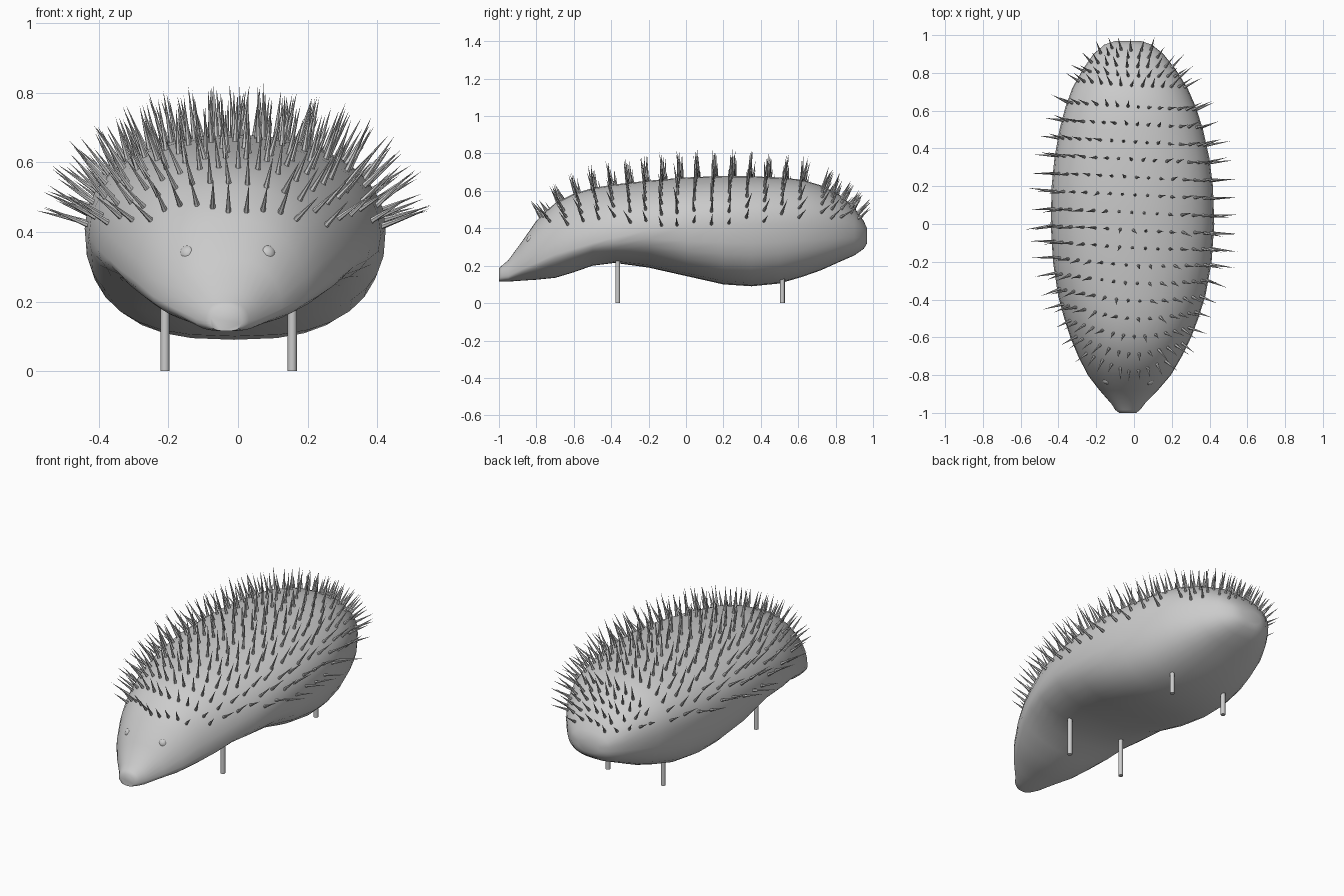
import bpy, bmesh, math, random
from mathutils import Vector
from mathutils.bvhtree import BVHTree

if "Cube" in bpy.data.objects:
    bpy.data.objects.remove(bpy.data.objects["Cube"])

random.seed(4)


def finish(bm, name):
    bmesh.ops.recalc_face_normals(bm, faces=bm.faces)
    me = bpy.data.meshes.new(name)
    bm.to_mesh(me)
    ob = bpy.data.objects.new(name, me)
    bpy.context.collection.objects.link(ob)
    bpy.ops.object.select_all(action='DESELECT')
    ob.select_set(True)
    bpy.context.view_layer.objects.active = ob
    bpy.ops.object.shade_smooth_by_angle(angle=math.radians(50))


# Body: lofted sections (y, half width, bottom z, widest z, top z)
stations = [
    (-1.0, .045, .115, .145, .185), (-.985, .065, .115, .145, .20), (-.95, .09, .115, .15, .23),
    (-.88, .155, .12, .18, .325), (-.8, .22, .125, .215, .44),
    (-.7, .275, .135, .26, .535), (-.6, .32, .165, .29, .585),
    (-.5, .355, .20, .32, .615), (-.38, .39, .215, .35, .635),
    (-.2, .42, .19, .39, .655), (0, .433, .145, .41, .672),
    (.2, .427, .10, .42, .68), (.35, .41, .09, .42, .678),
    (.5, .38, .105, .42, .672), (.62, .345, .14, .42, .66),
    (.72, .305, .175, .41, .63), (.82, .245, .22, .40, .58),
    (.9, .185, .255, .39, .51), (.95, .125, .29, .375, .44),
    (.968, .07, .32, .365, .40),
]
SEG = 32


def power(v, e):
    return math.copysign(abs(v) ** e, v)


bm = bmesh.new()
rings = []
for y, hw, zb, zm, zt in stations:
    cx = -.008 - .026 * abs(y) ** 2
    low = .74 if y > -.1 or y < -.94 else (.9 if y > -.45 else 1.1)   # full belly, tapered chin
    ring = []
    for i in range(SEG):
        a = math.tau * i / SEG
        c, s = math.cos(a), math.sin(a)
        h = zt - zm if s > 0 else zm - zb
        e = .93 if s > 0 else low
        ring.append(bm.verts.new((cx + hw * power(c, e), y, zm + h * power(s, e))))
    rings.append(ring)
for r, q in zip(rings, rings[1:]):
    for i in range(SEG):
        j = (i + 1) % SEG
        bm.faces.new((r[i], r[j], q[j], q[i]))
bm.faces.new(rings[0])
bm.faces.new(rings[-1])
finish(bm, "body")
tree = BVHTree.FromBMesh(bm)
bm.free()


def add_spine(bm, hit, nor, length):
    axis = nor + Vector((0, 0, .22)) + Vector([random.uniform(-.12, .12) for _ in range(3)])
    axis.normalize()
    if hit.y + axis.y * length > .99:
        length = max(.04, (.99 - hit.y) / axis.y)
    side = axis.orthogonal().normalized()
    up = axis.cross(side)
    tip = bm.verts.new(hit + axis * length)
    base = []
    for i in range(6):
        a = math.tau * i / 6
        base.append(bm.verts.new(hit - axis * .012 + (side * math.cos(a) + up * math.sin(a)) * .009))
    for i in range(6):
        bm.faces.new((base[i], base[(i + 1) % 6], tip))
    bm.faces.new(base[::-1])


# Spines: rows over the back (row centre y, backward tilt), evenly spaced along each arc
rows = [(-.78 + .0935 * i, 0) for i in range(16)]
rows += [(.66, 14), (.66, 25), (.66, 36), (.67, 47), (.68, 57)]
bm = bmesh.new()
for y0, tilt in rows:
    t = math.radians(tilt)
    step = .068 - .024 * abs(y0) ** 1.5
    travelled, last = random.uniform(.3, 1) * step, None
    for k in range(241):
        phi = math.radians(88) * (k / 120 - 1)
        d = Vector((math.sin(phi) * math.cos(t), math.sin(t), math.cos(phi) * math.cos(t)))
        bend = .12 * math.sin(phi) ** 2 * max(0, -y0)
        start = Vector((-.012 - .02 * y0 * y0, y0 + bend - .02 * math.sin(phi), .33))
        hit, nor, _, _ = tree.ray_cast(start, d)
        if hit is None or hit.z < .412 + .05 * max(0, y0):
            continue
        if last:
            travelled += (hit - last).length
        last = hit
        if travelled >= step:
            travelled -= step
            length = random.uniform(.125, .16) * (1 - .4 * abs(hit.y - .05) ** 1.5)
            add_spine(bm, hit, nor if nor.dot(d) > 0 else -nor, length)
finish(bm, "spines")
bm.free()

# Eyes: small balls barely breaking the face surface
for sgn, label in ((-1, "left"), (1, "right")):
    hit, nor, _, _ = tree.ray_cast(Vector((-.03 + sgn * .12, -1.5, .345)), Vector((0, 1, 0)))
    inward = nor if nor.y > 0 else -nor
    bpy.ops.mesh.primitive_uv_sphere_add(segments=16, ring_count=10, radius=.027,
                                         location=hit + inward * .02)
    bpy.context.object.name = label + "_eye"
    bpy.ops.object.shade_smooth_by_angle()

# Legs: four slim posts
for y, top, label in ((-.365, .26, "front"), (.515, .19, "rear")):
    for x, sd in ((-.21, "left"), (.156, "right")):
        bpy.ops.mesh.primitive_cylinder_add(vertices=16, radius=.013, depth=top,
                                            location=(x, y, top / 2))
        bpy.context.object.name = f"{label}_{sd}_leg"
        bpy.ops.object.shade_smooth_by_angle()
